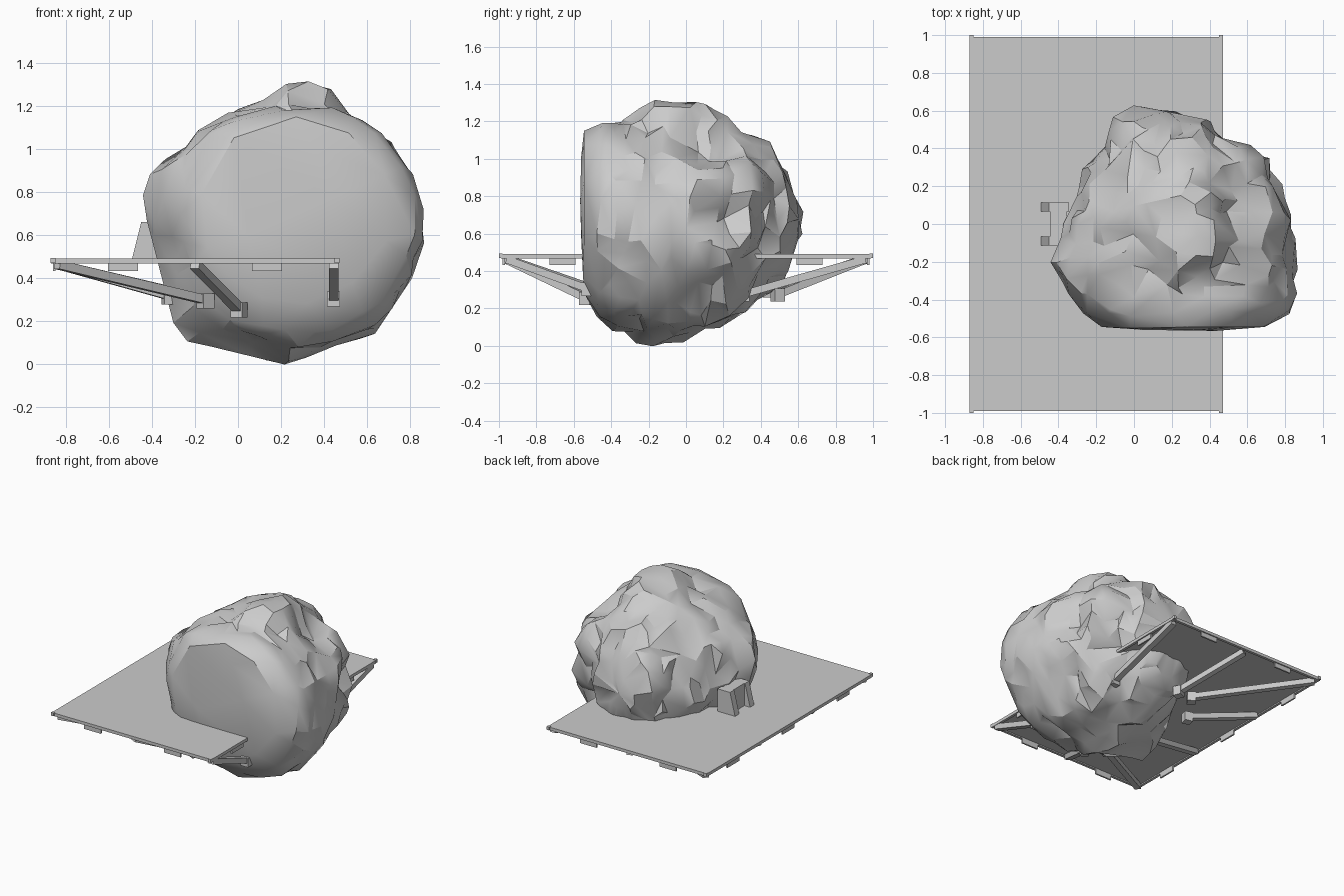
import bpy
import bmesh
from math import cos, sin, pi, exp, radians
from mathutils import Vector, noise

if "Cube" in bpy.data.objects:
    bpy.data.objects.remove(bpy.data.objects["Cube"])

grey = bpy.data.materials.new("stone_grey")
grey.use_nodes = True
colour = (0.6, 0.6, 0.6, 1)
grey.diffuse_color = colour
grey.node_tree.nodes["Principled BSDF"].inputs["Base Color"].default_value = colour


def box(name, centre, size, direction=None):
    """Box of a given size, its local z optionally aimed along a direction."""
    bpy.ops.mesh.primitive_cube_add(size=1, location=centre)
    part = bpy.context.object
    part.name = name
    part.scale = size
    if direction is not None:
        part.rotation_mode = 'QUATERNION'
        part.rotation_quaternion = direction.to_track_quat('Z', 'Y')
    part.data.materials.append(grey)
    return part


# Boulder: elliptical sections along y, as (y, x low, x high, z low, z high)
SECTIONS = [
    (-.56, .04, .52, .45, 1.0), (-.545, -.17, .71, .27, 1.13),
    (-.47, -.27, .82, .15, 1.18), (-.38, -.34, .86, .08, 1.19),
    (-.17, -.41, .84, .0, 1.2), (.0, -.37, .82, .03, 1.2),
    (.2, -.28, .78, .13, 1.18), (.33, -.21, .68, .17, 1.13),
    (.43, -.16, .5, .24, 1.06), (.54, -.1, .4, .37, .92),
    (.6, .0, .27, .55, .78),
]
# Local lumps (positive) and hollows (negative): position, radius, amount
FEATURES = [
    ((.25, -.13, 1.2), .12, .09), ((.38, -.08, 1.18), .12, .09),
    ((.31, .08, 1.2), .11, .08), ((-.44, -.17, .77), .11, .07),
    ((.68, .33, .6), .1, .06), ((.55, .14, 1.02), .13, -.14),
    ((.72, .24, .68), .1, -.1), ((.1, -.26, 1.18), .08, -.04),
    ((.32, -.3, 1.2), .08, -.05), ((.5, -.16, 1.14), .07, -.05),
    ((.58, .38, .85), .12, .04), ((-.2, -.1, .1), .12, .06),
    ((-.4, -.35, .5), .13, -.05), ((-.4, -.1, .5), .12, -.03),
    ((-.08, -.42, 1.1), .12, .04), ((.6, -.4, .2), .1, .03),
    ((.68, .05, .85), .07, .05),
]
CENTRE = Vector((.2, 0, .63))
SIDES = 44


def sculpt(p):
    out = (p - CENTRE).normalized()
    rough = min(1, max(0, (p.y + .53) * 6))
    crag = noise.noise(Vector((p.x * 4, p.y * 6, p.z * 3)))
    chip = abs(noise.noise(p * 7 + Vector((3, 1, 2))))
    push = rough * (.05 * crag - .08 * chip + .018)
    for spot, radius, amount in FEATURES:
        push += amount * exp(-((p - Vector(spot)).length / radius) ** 2)
    return p + out * push


bm = bmesh.new()
rings = []
for a, b in zip(SECTIONS, SECTIONS[1:] + SECTIONS[-1:]):
    steps = max(1, round((b[0] - a[0]) / .04))
    for i in range(steps):
        y, x0, x1, z0, z1 = [u + (v - u) * i / steps for u, v in zip(a, b)]
        ring = []
        for k in range(SIDES):
            t = 2 * pi * k / SIDES
            p = Vector(((x0 + x1) / 2 + (x1 - x0) / 2 * cos(t), y,
                        (z0 + z1) / 2 + (z1 - z0) / 2 * sin(t)))
            ring.append(bm.verts.new(sculpt(p)))
        rings.append(ring)
for r, s in zip(rings, rings[1:]):
    for k in range(SIDES):
        n = (k + 1) % SIDES
        bm.faces.new((r[k], r[n], s[n], s[k]))
for ring, bulge in ((rings[0], -.006), (rings[-1], .01)):
    mid = sum((v.co for v in ring), Vector()) / SIDES
    tip = bm.verts.new(mid + Vector((0, bulge, 0)))
    for k in range(SIDES):
        bm.faces.new((ring[k], ring[(k + 1) % SIDES], tip))
bmesh.ops.recalc_face_normals(bm, faces=bm.faces)
low = min(v.co.z for v in bm.verts)
bmesh.ops.translate(bm, verts=bm.verts, vec=(0, 0, -low))
mesh = bpy.data.meshes.new("boulder")
bm.to_mesh(mesh)
bm.free()
boulder = bpy.data.objects.new("boulder", mesh)
bpy.context.collection.objects.link(boulder)
mesh.materials.append(grey)

# Reduce to irregular chipped facets
bpy.ops.object.select_all(action='DESELECT')
boulder.select_set(True)
bpy.context.view_layer.objects.active = boulder
facets = boulder.modifiers.new("facets", 'DECIMATE')
facets.ratio = .3
bpy.ops.object.modifier_apply(modifier=facets.name)
bpy.ops.object.shade_smooth_by_angle(angle=radians(30))

# Deck: two by three square tiles with edge rails and corner caps
TILE = .66
XS = (-.535, .135)
YS = (-TILE, 0, TILE)
MID_X = -.2
for x in XS:
    for y in YS:
        box("deck_tile", (x, y, .483), (.67, TILE, .014))
for s in (-1, 1):
    box("deck_end_rail", (MID_X, s * .98, .478), (1.34, .02, .022))
    box("deck_side_rail", (MID_X + s * .66, 0, .478), (.02, 1.96, .022))
    for x in (-.86, .46):
        box("deck_cap", (x, s * .99, .482), (.022, .02, .024))
    # Hanging tabs under the middle of each outer tile edge
    for x in XS:
        box("end_tab", (x, s * .975, .455), (.14, .012, .045))
    for y in YS:
        box("side_tab", (MID_X + s * .655, y, .455), (.012, .14, .045))


# Support struts with a foot clamp on the boulder
def strut(start, end):
    a, b = Vector(start), Vector(end)
    box("support_strut", (a + b) / 2, (.045, .04, (b - a).length), b - a)
    flat = Vector((b.x - a.x, b.y - a.y, 0)).normalized()
    box("strut_foot", b + flat * .01 - Vector((0, 0, .008)), (.06, .07, .06), flat)


strut((-.84, -.96, .462), (-.16, -.49, .3))
strut((MID_X, -.96, .462), (0, -.54, .26))
strut((.445, -.96, .462), (.445, -.54, .31))
strut((-.84, .96, .462), (-.15, .46, .3))
strut((MID_X, .96, .462), (0, .5, .28))
strut((.445, .96, .462), (.445, .32, .28))
for s in (-1, 1):
    strut((-.84, s * .33, .462), (-.33, s * .2, .32))

# Side bracket: tapered cheeks around a recessed plate
for y in (-.09, .09):
    cheek = box("bracket_cheek", (-.42, y, .57), (.15, .05, .18))
    for v in cheek.data.vertices:
        if v.co.z > 0 and v.co.x < 0:
            v.co.x += .3
box("bracket_plate", (-.4, 0, .57), (.09, .17, .18))
